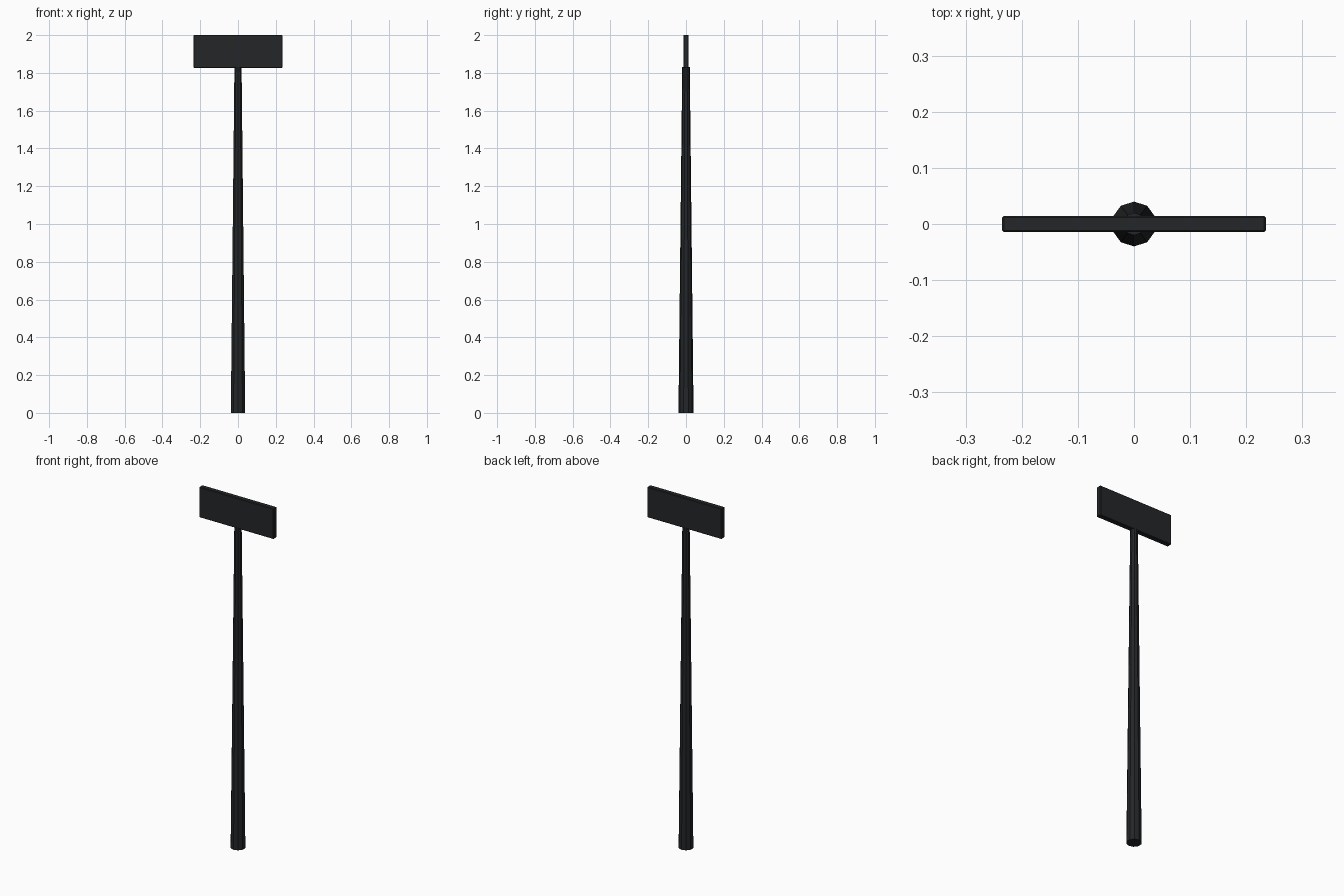
import bpy, bmesh
from mathutils import Matrix

if "Cube" in bpy.data.objects:
    bpy.data.objects.remove(bpy.data.objects["Cube"])

mat = bpy.data.materials.new("dark_metal")
mat.diffuse_color = (0.017, 0.019, 0.021, 1)
mat.use_nodes = True
mat.node_tree.nodes["Principled BSDF"].inputs["Base Color"].default_value = mat.diffuse_color


def add_part(name, bm):
    mesh = bpy.data.meshes.new(name)
    bm.to_mesh(mesh)
    bm.free()
    mesh.materials.append(mat)
    obj = bpy.data.objects.new(name, mesh)
    bpy.context.collection.objects.link(obj)
    return obj


# Tapered ten-sided post, with a corner pointing along y
POST_TOP = 1.83
bm = bmesh.new()
bmesh.ops.create_cone(bm, cap_ends=True, segments=10, radius1=0.04, radius2=0.02,
                      depth=POST_TOP, matrix=Matrix.Translation((0, 0, POST_TOP / 2)))
add_part("post", bm)

# Flat sign board with slightly eased edges
bm = bmesh.new()
bmesh.ops.create_cube(bm, size=1, matrix=Matrix.Translation((0, 0, 1.913))
                      @ Matrix.Diagonal((0.47, 0.029, 0.174, 1)))
board = add_part("sign_board", bm)
bevel = board.modifiers.new("eased_edges", 'BEVEL')
bevel.width = 0.003
bevel.segments = 1
